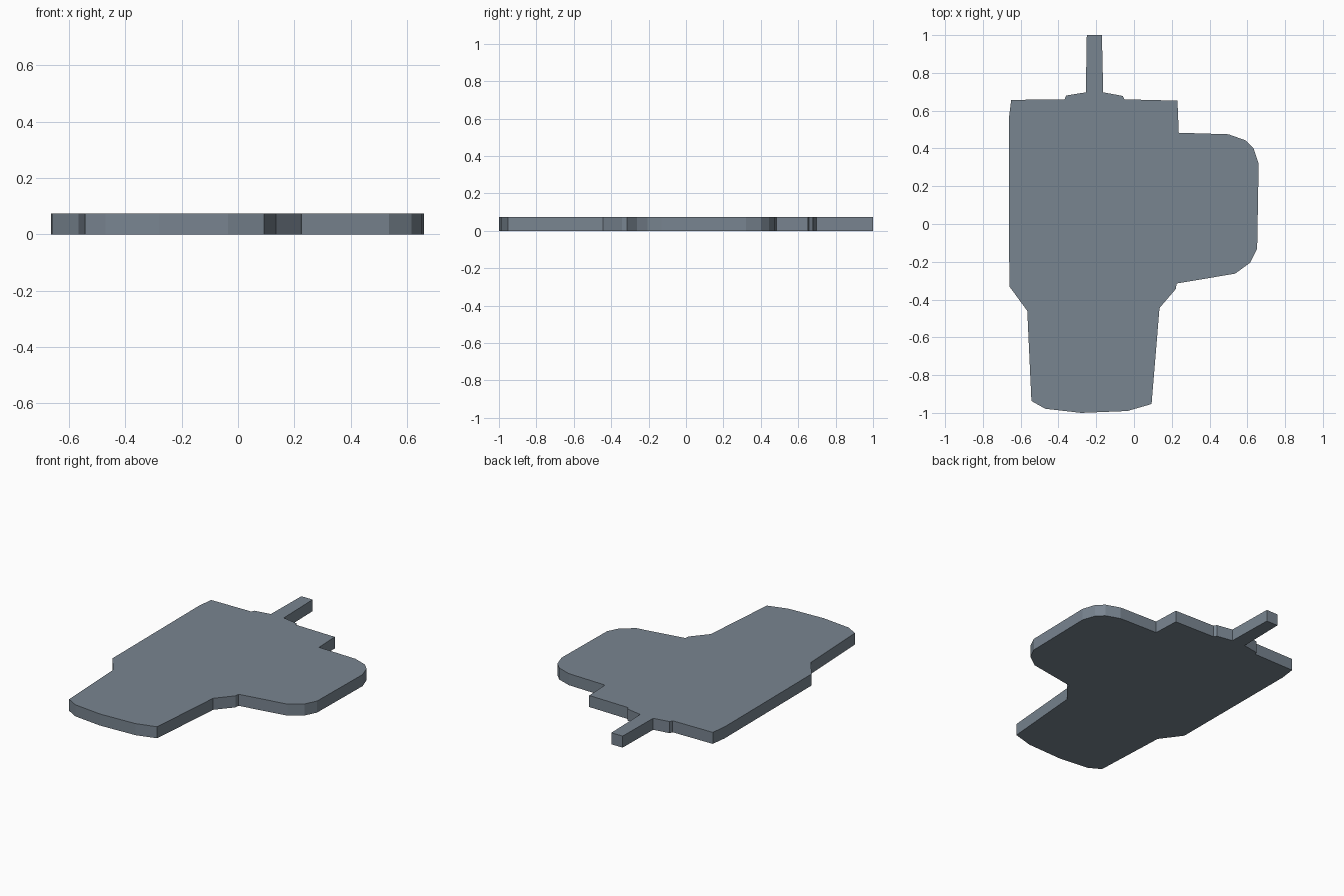
import bpy
import bmesh

if "Cube" in bpy.data.objects:
    bpy.data.objects.remove(bpy.data.objects["Cube"])

THICKNESS = 0.074

# Outline seen from above, clockwise, grouped by feature
stem = [(-0.255, 0.697), (-0.25, 1.0), (-0.17, 1.0), (-0.163, 0.697)]
right_shoulder = [(-0.06, 0.678), (-0.05, 0.66), (0.23, 0.653), (0.237, 0.483)]
side_lobe = [(0.50, 0.475), (0.59, 0.443), (0.633, 0.40), (0.66, 0.32),
             (0.652, -0.13), (0.615, -0.205), (0.535, -0.263), (0.225, -0.315)]
lower_body = [(0.222, -0.343), (0.135, -0.445), (0.093, -0.953), (-0.035, -0.99),
              (-0.28, -1.0), (-0.47, -0.978), (-0.543, -0.937), (-0.565, -0.46)]
left_side = [(-0.66, -0.33), (-0.663, 0.555), (-0.65, 0.657),
             (-0.367, 0.66), (-0.36, 0.68)]


def flat_plate(name, outline, thickness):
    """Extrude a closed outline upward from z = 0."""
    bm = bmesh.new()
    base = bm.faces.new([bm.verts.new((x, y, 0)) for x, y in outline])
    top = bmesh.ops.extrude_face_region(bm, geom=[base], use_keep_orig=True)
    verts = [g for g in top["geom"] if isinstance(g, bmesh.types.BMVert)]
    bmesh.ops.translate(bm, vec=(0, 0, thickness), verts=verts)
    bmesh.ops.recalc_face_normals(bm, faces=bm.faces)
    mesh = bpy.data.meshes.new(name)
    bm.to_mesh(mesh)
    bm.free()
    obj = bpy.data.objects.new(name, mesh)
    bpy.context.collection.objects.link(obj)
    return obj


# Single flat plate with stem, side lobe and tapered foot
plate = flat_plate("silhouette_plate",
                   stem + right_shoulder + side_lobe + lower_body + left_side,
                   THICKNESS)

# Dark slate finish
slate = bpy.data.materials.new("slate")
slate.diffuse_color = (0.19, 0.233, 0.28, 1.0)
slate.use_nodes = True
slate.node_tree.nodes["Principled BSDF"].inputs["Base Color"].default_value = slate.diffuse_color
plate.data.materials.append(slate)
